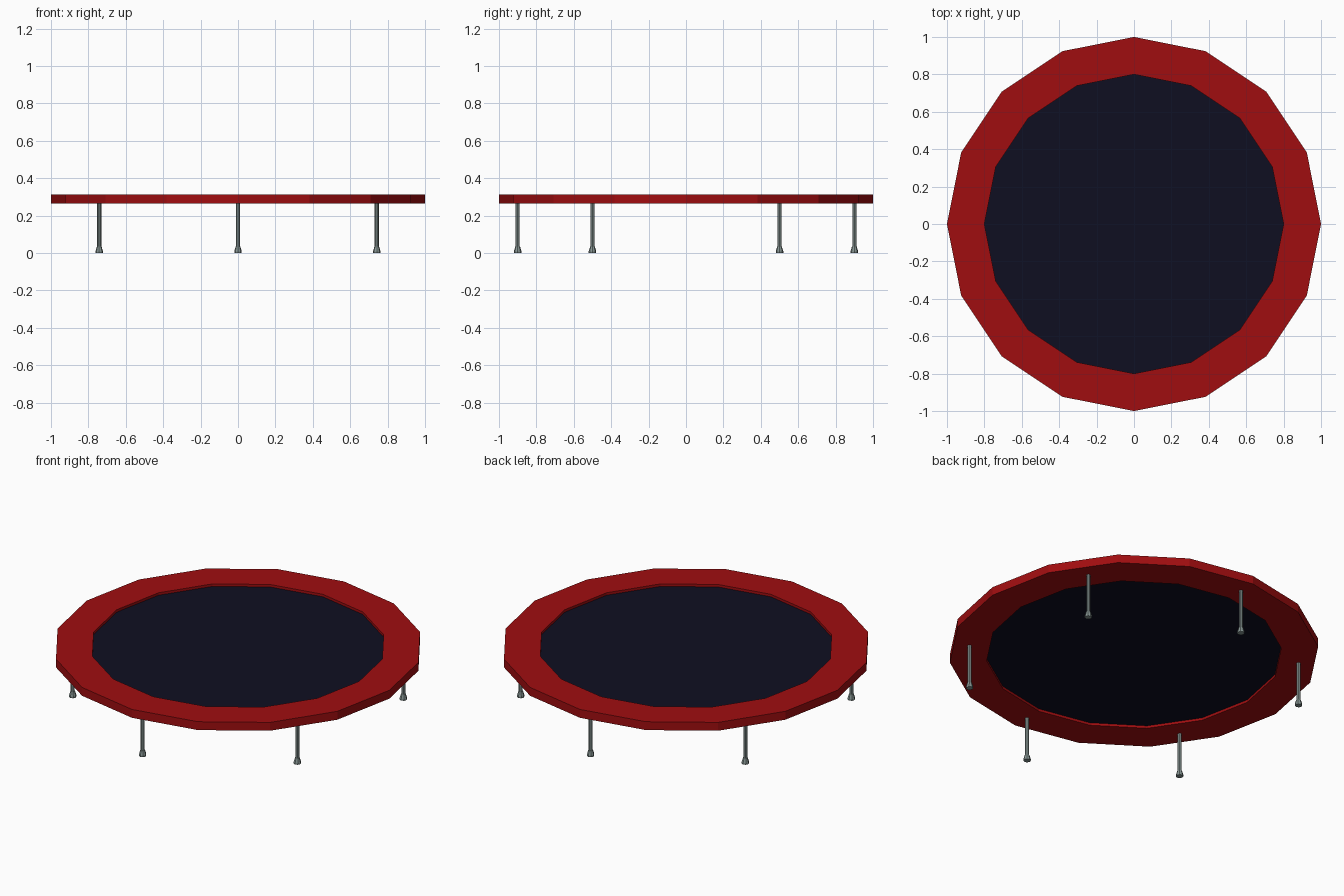
import bpy, bmesh, math

if "Cube" in bpy.data.objects:
    bpy.data.objects.remove(bpy.data.objects["Cube"])

SIDES = 16


def material(name, rgb):
    m = bpy.data.materials.new(name)
    m.diffuse_color = (*rgb, 1)
    m.use_nodes = True
    m.node_tree.nodes["Principled BSDF"].inputs["Base Color"].default_value = m.diffuse_color
    return m


RED = material("red pad", (0.35, 0.004, 0.005))
NAVY = material("dark navy fabric", (0.0045, 0.0045, 0.015))
STEEL = material("grey steel", (0.24, 0.30, 0.29))


def lathe(name, profile, sides, mat, loc=(0, 0, 0), closed=False):
    """Spin an (r, z) profile listed bottom to top on the outside."""
    bm = bmesh.new()
    rings = [[bm.verts.new((r * math.cos(i * math.tau / sides),
                            r * math.sin(i * math.tau / sides), z))
              for i in range(sides)] for r, z in profile]
    pairs = list(zip(rings, rings[1:]))
    if closed:
        pairs.append((rings[-1], rings[0]))
    for a, b in pairs:
        for i in range(sides):
            j = (i + 1) % sides
            bm.faces.new((a[i], a[j], b[j], b[i]))
    if not closed:
        bm.faces.new(rings[0][::-1])
        bm.faces.new(rings[-1])
    bmesh.ops.recalc_face_normals(bm, faces=bm.faces)
    me = bpy.data.meshes.new(name)
    bm.to_mesh(me)
    bm.free()
    me.materials.append(mat)
    ob = bpy.data.objects.new(name, me)
    ob.location = loc
    bpy.context.collection.objects.link(ob)
    return ob


# Padded rim and the recessed jumping mat
lathe("rim_pad", [(0.8, 0.264), (1.0, 0.264), (1.0, 0.314), (0.8, 0.314)],
      SIDES, RED, closed=True)
lathe("jumping_mat", [(0.8, 0.279), (0.8, 0.299)], SIDES, NAVY)

# Six legs, each with a flared foot
legs = [(0, -0.9), (0, 0.9)] + [(sx * 0.742, sy * 0.5)
                                for sx in (-1, 1) for sy in (-1, 1)]
for n, (x, y) in enumerate(legs, 1):
    lathe(f"leg_{n}", [(0.011, 0.02), (0.011, 0.264)], 8, STEEL, (x, y, 0))
    lathe(f"foot_{n}", [(0.020, 0), (0.020, 0.010), (0.013, 0.034)],
          8, STEEL, (x, y, 0))
